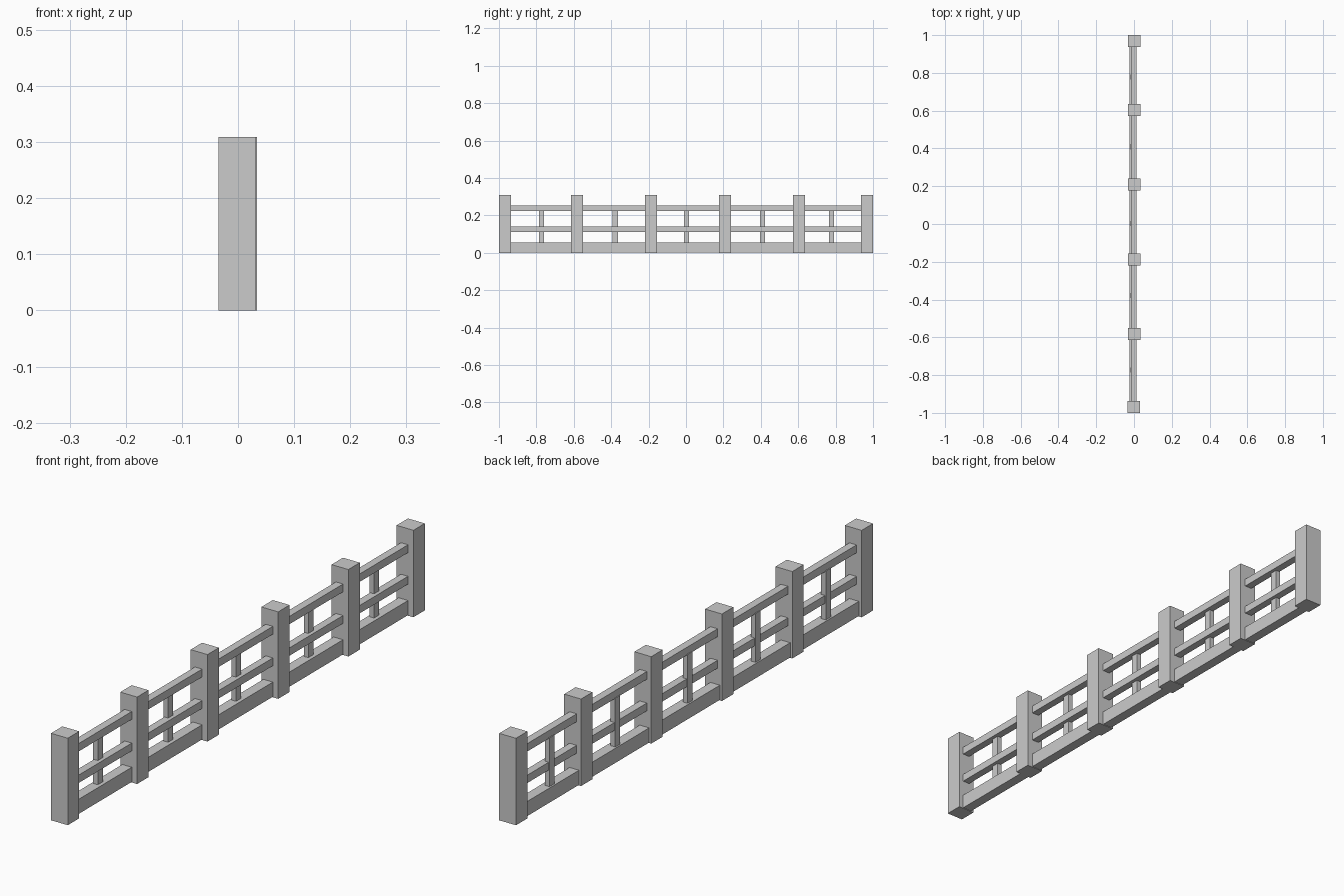
import bpy

if "Cube" in bpy.data.objects:
    bpy.data.objects.remove(bpy.data.objects["Cube"])

def box(name, x, y, z):
    """Box from (min, max) ranges on each axis."""
    bpy.ops.mesh.primitive_cube_add(size=1)
    ob = bpy.context.object
    ob.name = name
    ob.location = [(a + b) / 2 for a, b in (x, y, z)]
    ob.scale = [b - a for a, b in (x, y, z)]
    bpy.ops.object.transform_apply(location=True, rotation=False, scale=True)
    return ob

# square posts, the front one set slightly to the left
for i, y in enumerate((-0.968, -0.583, -0.188, 0.209, 0.603, 0.968)):
    dx = -0.002 if i == 0 else 0.001
    box("post", (dx - 0.033, dx + 0.033), (y - 0.032, y + 0.032), (0, 0.309))

# long rails running through the posts
span = (-0.96, 0.96)
box("base_rail", (-0.024, 0.013), span, (0.002, 0.054))
box("middle_rail", (-0.015, 0.013), span, (0.112, 0.14))
box("top_rail", (-0.015, 0.013), span, (0.224, 0.252))

# slim uprights on the left face of the rails, one per bay
for y in (-0.773, -0.378, 0.003, 0.409, 0.778):
    box("upright", (-0.018, 0.0), (y - 0.014, y + 0.014), (0.04, 0.227))
